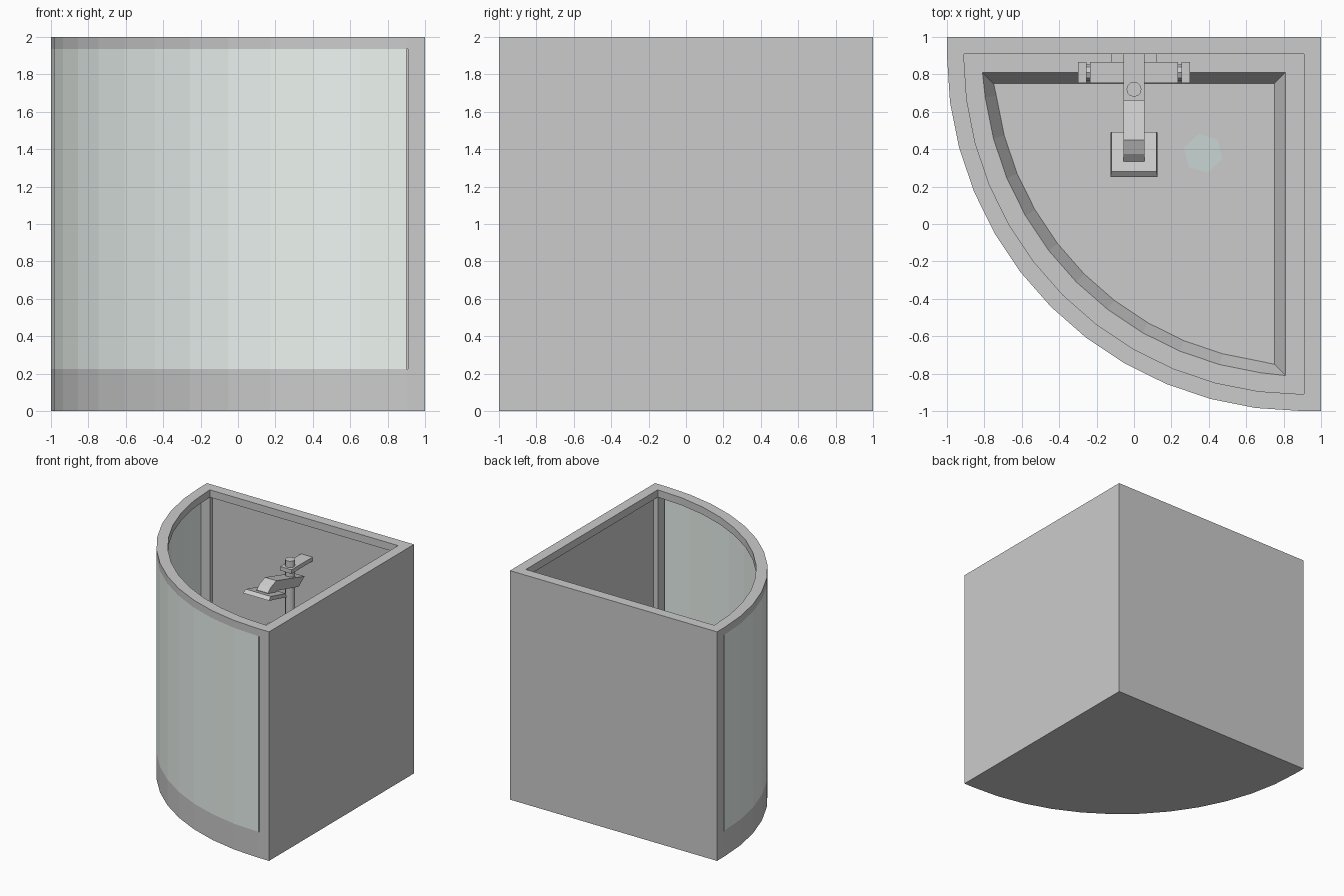
import bpy, bmesh, math

if "Cube" in bpy.data.objects:
    bpy.data.objects.remove(bpy.data.objects["Cube"])

SEG = 12          # facets in the quarter arc
TRAY_Z, RAIL_Z, TOP_Z = 0.225, 1.935, 2.0


def finish(name, bm, mat=None):
    bmesh.ops.remove_doubles(bm, verts=bm.verts, dist=1e-5)
    bmesh.ops.recalc_face_normals(bm, faces=bm.faces)
    me = bpy.data.meshes.new(name)
    bm.to_mesh(me)
    bm.free()
    ob = bpy.data.objects.new(name, me)
    bpy.context.collection.objects.link(ob)
    if mat:
        me.materials.append(mat)
    return ob


def material(name, rgb):
    m = bpy.data.materials.new(name)
    m.diffuse_color = (*rgb, 1)
    m.use_nodes = True
    m.node_tree.nodes["Principled BSDF"].inputs["Base Color"].default_value = m.diffuse_color
    return m


def arc(r):
    return [(0.9 - r * math.cos(a), 0.9 - r * math.sin(a))
            for a in (math.pi / 2 * k / SEG for k in range(SEG + 1))]


def outline(d):
    """Quarter-round plan of the cabin, inset by d."""
    e, r = 1 - d, 1.9 - d
    pts = [(min(x, e), min(y, e)) for x, y in arc(r)]
    return [(e, e), (0.9 - r, e)] + pts + [(e, 0.9 - r)]


def loft(name, rings, cap=True, closed=False, mat=None):
    """Skin a list of equal-length rings of 3D points."""
    bm = bmesh.new()
    rows = [[bm.verts.new(p) for p in ring] for ring in rings]
    n = len(rows[0])
    pairs = list(zip(rows, rows[1:])) + ([(rows[-1], rows[0])] if closed else [])
    for a, b in pairs:
        for i in range(n):
            j = (i + 1) % n
            bm.faces.new((a[i], a[j], b[j], b[i]))
    if cap and not closed:
        bm.faces.new(rows[0])
        bm.faces.new(rows[-1])
    return finish(name, bm, mat)


def plan(d, z):
    return [(x, y, z) for x, y in outline(d)]


def box(name, x0, x1, y0, y1, z0, z1):
    quad = [(x0, y0), (x1, y0), (x1, y1), (x0, y1)]
    return loft(name, [[(x, y, z) for x, y in quad] for z in (z0, z1)])


def extrude_x(name, profile, half):
    return loft(name, [[(x, y, z) for y, z in profile] for x in (-half, half)])


def cylinder(name, axis, centre, r, lo, hi, sides):
    ring = [(r * math.cos(2 * math.pi * k / sides), r * math.sin(2 * math.pi * k / sides))
            for k in range(sides)]
    a, b = centre
    if axis == 'x':
        rings = [[(t, a + u, b + v) for u, v in ring] for t in (lo, hi)]
    else:
        rings = [[(a + u, b + v, t) for u, v in ring] for t in (lo, hi)]
    return loft(name, rings)


glass = material("pale_green_glass", (0.85, 0.92, 0.88))
drain_mat = material("drain_green", (0.58, 0.66, 0.65))

# Tray with sunken basin, and top rail
loft("tray", [plan(0, 0), plan(0, TRAY_Z), plan(0.19, TRAY_Z), plan(0.25, 0.12)])
loft("top_rail", [plan(0, RAIL_Z), plan(0, TOP_Z), plan(0.09, TOP_Z), plan(0.09, RAIL_Z)],
     closed=True)

# Corner posts and the two flat walls
for name, x, y in (("left_post", -1, 0.91), ("front_post", 0.91, -1), ("corner_post", 0.91, 0.91)):
    w = 0.1 if name == "left_post" else 0.09
    h = 0.1 if name == "front_post" else 0.09
    box(name, x, x + w - (0.01 if w > 0.09 else 0), y, y + h - (0.01 if h > 0.09 else 0),
        TRAY_Z, RAIL_Z)
box("back_wall", -0.91, 0.91, 0.95, 1, TRAY_Z, RAIL_Z)
box("right_wall", 0.95, 1, -0.91, 0.91, TRAY_Z, RAIL_Z)

# Curved glass front
strip = arc(1.9) + arc(1.89)[::-1]
bm = bmesh.new()
rows = [[bm.verts.new((x, y, z)) for x, y in strip] for z in (TRAY_Z, RAIL_Z)]
for i in range(len(strip)):
    j = (i + 1) % len(strip)
    bm.faces.new((rows[0][i], rows[0][j], rows[1][j], rows[1][i]))
finish("curved_glass", bm, glass)

# Hexagonal drain on the basin floor
hexagon = [(0.37 + 0.107 * math.cos(math.radians(60 * k - 16)),
            0.378 + 0.107 * math.sin(math.radians(60 * k - 16))) for k in range(6)]
loft("drain", [[(x, y, z) for x, y in hexagon] for z in (0.115, 0.123)], mat=drain_mat)

# Riser pole and its wall brackets
cylinder("riser_pole", 'z', (0, 0.72), 0.04, 0.8, 1.71, 12)
box("upper_bracket", -0.055, 0.055, 0.66, 0.95, 1.62, 1.655)
box("lower_bracket", -0.055, 0.055, 0.66, 0.95, 0.82, 0.855)

# Mixer valve with a knob on each end
box("mixer_plate", -0.12, 0.12, 0.865, 0.95, 0.93, 1.01)
box("mixer_body", -0.235, 0.235, 0.755, 0.865, 0.915, 1.025)
for side, s in (("left", -1), ("right", 1)):
    cylinder(side + "_knob_neck", 'x', (0.81, 0.97), 0.042, s * 0.23, s * 0.26, 8)
    box(side + "_knob", *sorted((s * 0.255, s * 0.3)), 0.755, 0.865, 0.915, 1.025)

# Hand shower: bent handle and tilted head
extrude_x("shower_handle", [(0.335, 1.575), (0.375, 1.61), (0.45, 1.64), (0.84, 1.53),
                            (0.76, 1.47), (0.46, 1.55), (0.42, 1.535), (0.34, 1.55)], 0.055)
top = [(-0.12, 0.28, 1.585), (0.12, 0.28, 1.585), (0.12, 0.492, 1.53), (-0.12, 0.492, 1.53)]
low = [(-0.126, 0.25, 1.56), (0.126, 0.25, 1.56), (0.126, 0.488, 1.5), (-0.126, 0.488, 1.5)]
loft("shower_head", [low, top])
